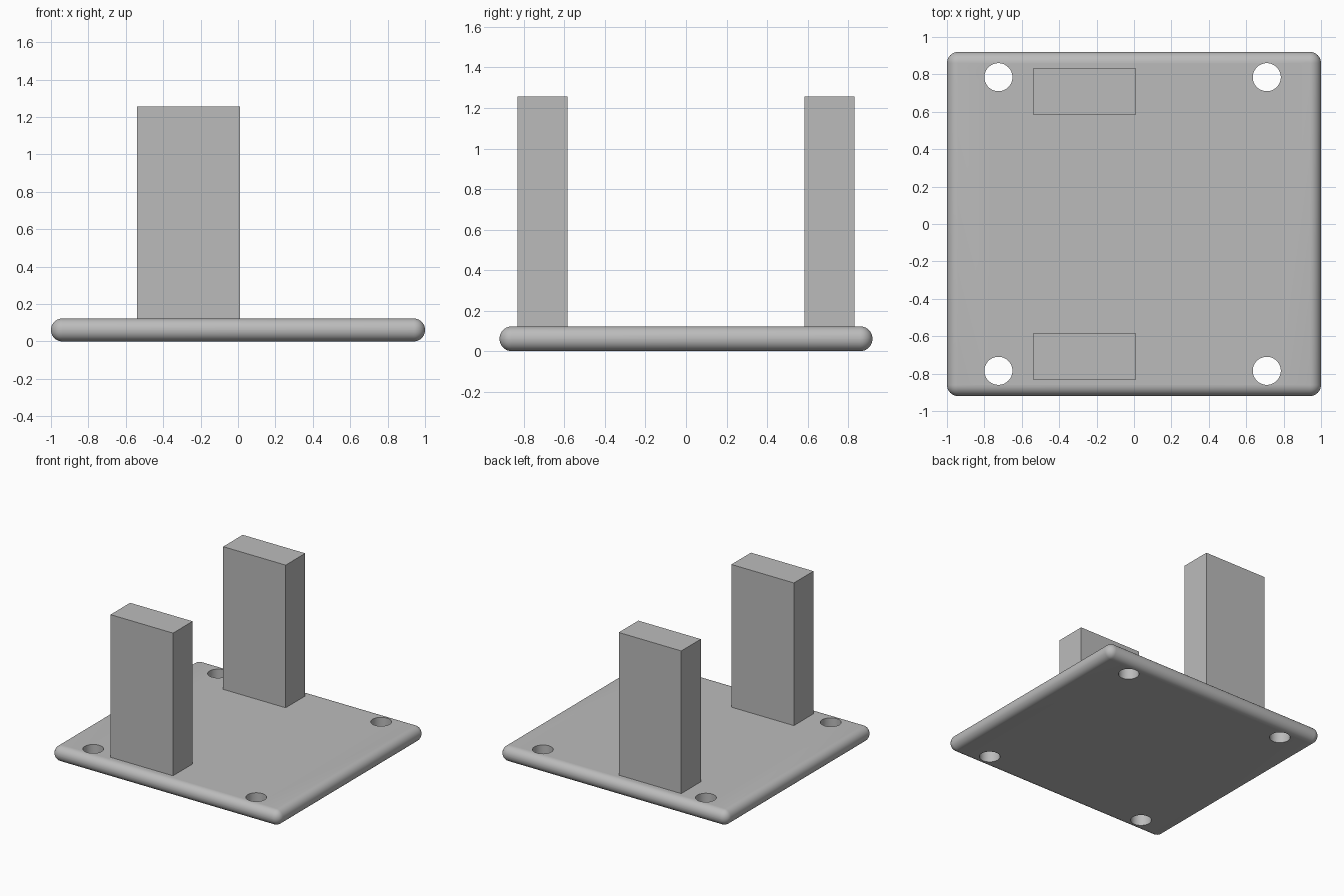
import bpy
import math

if "Cube" in bpy.data.objects:
    bpy.data.objects.remove(bpy.data.objects["Cube"], do_unlink=True)

PLATE = (2.0, 1.84, 0.122)
POST_TOP = 1.257

grey = bpy.data.materials.new("plain_grey")
grey.use_nodes = True
colour = (0.5, 0.5, 0.5, 1)
grey.diffuse_color = colour
grey.node_tree.nodes["Principled BSDF"].inputs["Base Color"].default_value = colour


def box(name, size, centre):
    bpy.ops.mesh.primitive_cube_add(size=1, location=centre)
    ob = bpy.context.object
    ob.name = name
    ob.scale = size
    bpy.ops.object.transform_apply(location=False, rotation=False, scale=True)
    ob.data.materials.append(grey)
    return ob


# Base plate with fully rounded rim
plate = box("base_plate", PLATE, (0, 0, PLATE[2] / 2))
bevel = plate.modifiers.new("rounded_rim", "BEVEL")
bevel.width = 0.06
bevel.segments = 10
bpy.ops.object.modifier_apply(modifier=bevel.name)

# Four screw holes
for x in (-0.725, 0.71):
    for y in (-0.785, 0.785):
        bpy.ops.mesh.primitive_cylinder_add(vertices=48, radius=0.075, depth=0.5, location=(x, y, 0.06))
        cutter = bpy.context.object
        cutter.name = "hole_cutter"
        bpy.context.view_layer.objects.active = plate
        cut = plate.modifiers.new("screw_hole", "BOOLEAN")
        cut.operation = "DIFFERENCE"
        cut.solver = "EXACT"
        cut.object = cutter
        bpy.ops.object.modifier_apply(modifier=cut.name)
        bpy.data.objects.remove(cutter, do_unlink=True)

bpy.ops.object.select_all(action="DESELECT")
plate.select_set(True)
bpy.context.view_layer.objects.active = plate
bpy.ops.object.shade_smooth_by_angle(angle=math.radians(30))

# Two upright posts, mirrored front to back
height = POST_TOP - PLATE[2]
for name, side in (("front_post", -1), ("back_post", 1)):
    box(name, (0.55, 0.246, height), (-0.265, side * 0.708, PLATE[2] + height / 2))
